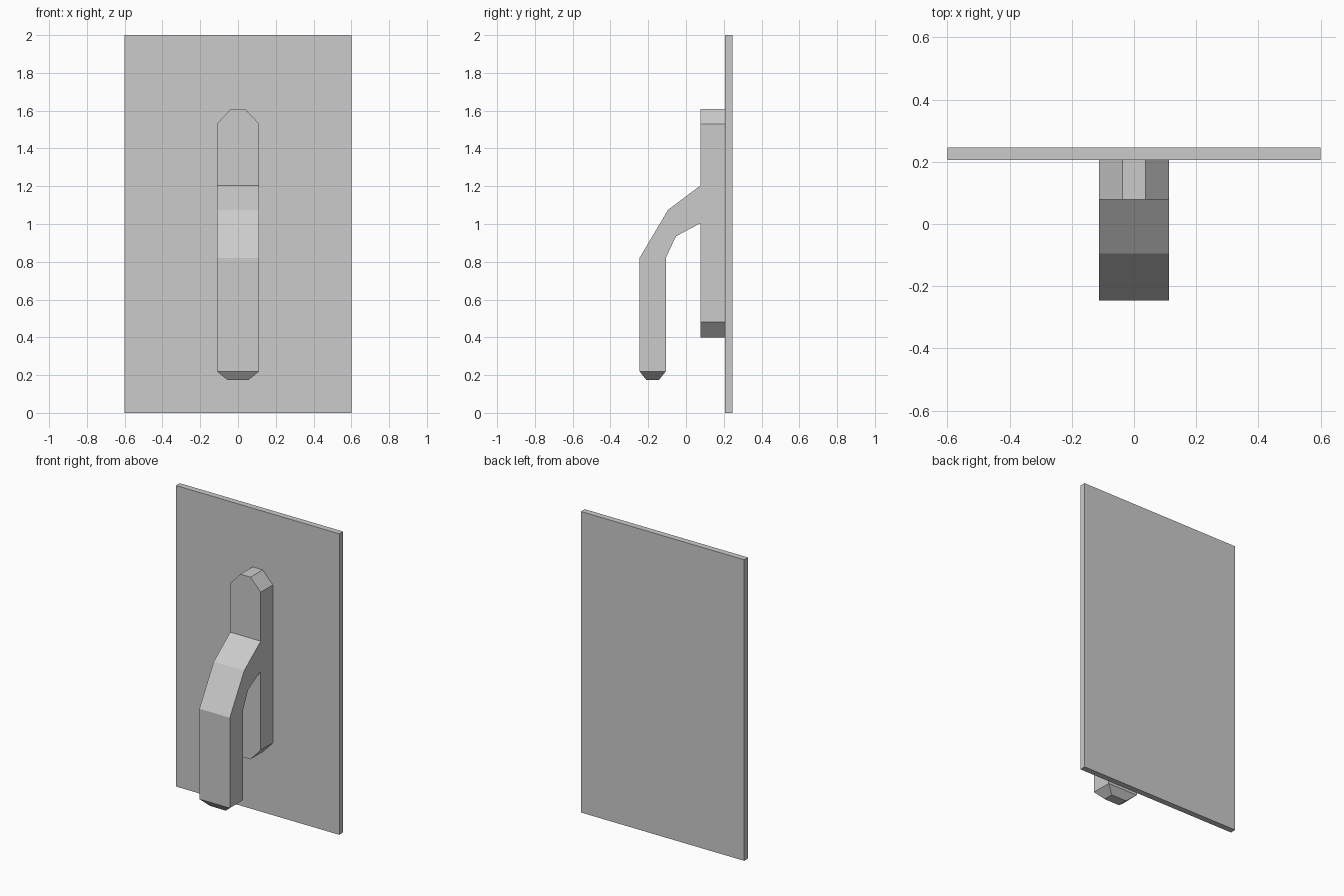
import bpy, bmesh
from mathutils import Vector

if "Cube" in bpy.data.objects:
    bpy.data.objects.remove(bpy.data.objects["Cube"])


def prism(bm, points, depth):
    """Extrude a closed flat profile along a vector."""
    face = bm.faces.new([bm.verts.new(p) for p in points])
    ext = bmesh.ops.extrude_face_region(bm, geom=[face], use_keep_orig=True)
    verts = [g for g in ext["geom"] if isinstance(g, bmesh.types.BMVert)]
    bmesh.ops.translate(bm, verts=verts, vec=depth)


def finish(bm, name):
    bmesh.ops.recalc_face_normals(bm, faces=bm.faces[:])
    mesh = bpy.data.meshes.new(name)
    bm.to_mesh(mesh)
    bm.free()
    obj = bpy.data.objects.new(name, mesh)
    bpy.context.collection.objects.link(obj)
    return obj


HALF = 0.112           # half width of mount and lever
PLATE_Y = 0.206        # front of the wall plate
MOUNT_Y = 0.078        # front of the mount

# wall plate
bm = bmesh.new()
prism(bm, [(x, PLATE_Y, z) for x, z in ((-.6, 0), (.6, 0), (.6, 2), (-.6, 2))],
      Vector((0, 0.04, 0)))
finish(bm, "wall_plate")

# upright mount with clipped corners at both ends
right = [(0.037, 0.40), (HALF, 0.48), (HALF, 1.53), (0.037, 1.61)]
outline = right + [(-x, z) for x, z in reversed(right)]
bm = bmesh.new()
prism(bm, [(x, MOUNT_Y, z) for x, z in outline], Vector((0, PLATE_Y - MOUNT_Y, 0)))
finish(bm, "mount_bar")

# bent lever, side profile swept across the width
profile = [(MOUNT_Y, 1.205), (-0.095, 1.075), (-0.246, 0.82), (-0.246, 0.22),
           (-0.107, 0.22), (-0.107, 0.82), (-0.053, 0.935), (MOUNT_Y, 1.005)]
bm = bmesh.new()
prism(bm, [(-HALF, y, z) for y, z in profile], Vector((2 * HALF, 0, 0)))

# tapered tip under the lever
bottom = min(bm.faces, key=lambda f: f.calc_center_median().z)
tip = bmesh.ops.extrude_discrete_faces(bm, faces=[bottom])["faces"][0]
mid = tip.calc_center_median()
for v in tip.verts:
    v.co = (v.co.x * 0.51, mid.y + (v.co.y - mid.y) * 0.49, 0.175)
finish(bm, "lever")
